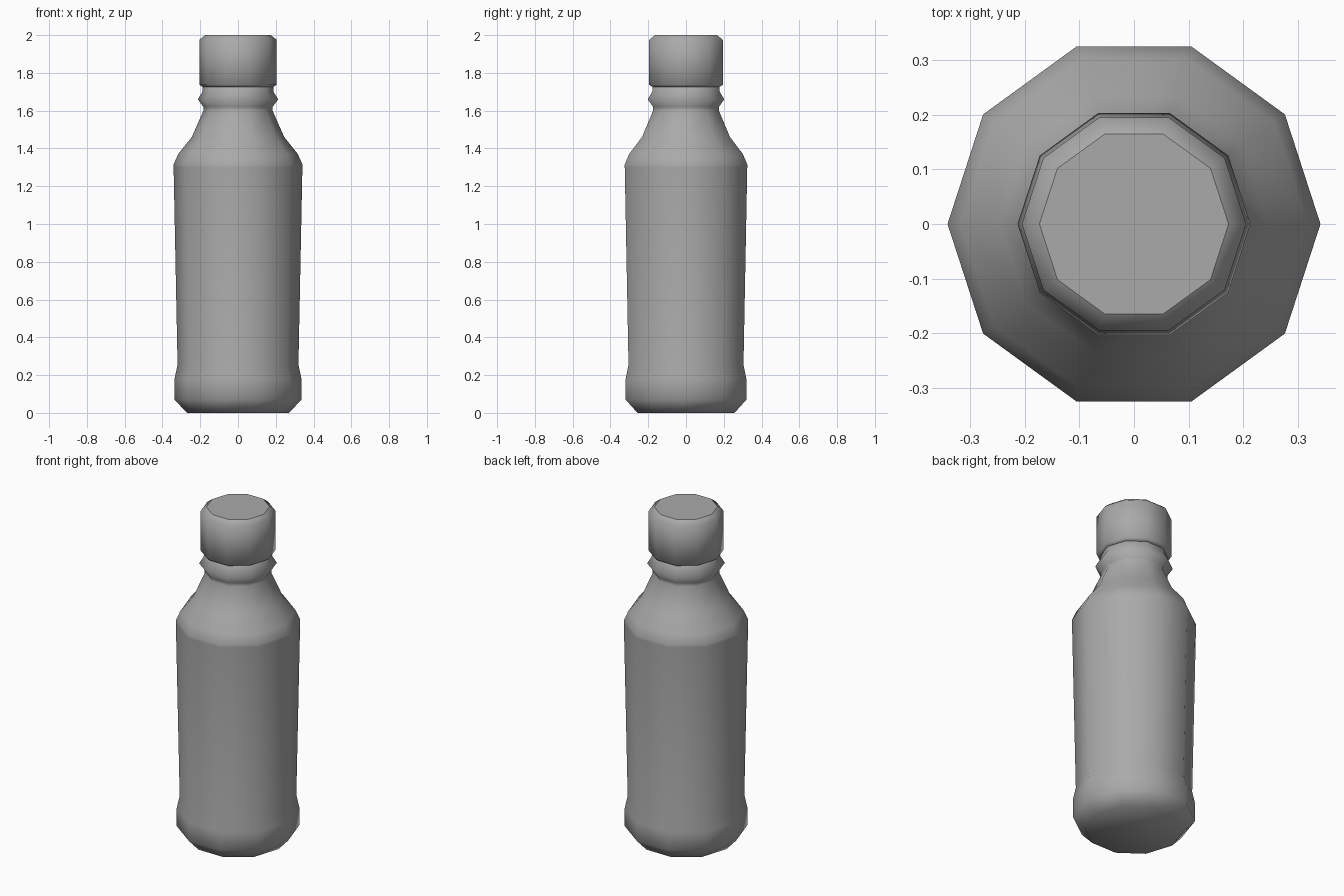
import bpy
import bmesh
import math

SIDES = 10

cube = bpy.data.objects.get("Cube")
if cube:
    bpy.data.objects.remove(cube, do_unlink=True)

grey = bpy.data.materials.new("plain grey")
grey.use_nodes = True
colour = (0.4, 0.4, 0.4, 1)
grey.diffuse_color = colour
grey.node_tree.nodes["Principled BSDF"].inputs["Base Color"].default_value = colour


def lathe(name, profile, flat_top=False):
    """Spin a (radius, height) profile into a closed ten-sided solid."""
    bm = bmesh.new()
    rings = []
    for radius, z in profile:
        angles = [math.tau * i / SIDES for i in range(SIDES)]
        rings.append([bm.verts.new((radius * math.cos(a), radius * math.sin(a), z))
                      for a in angles])
    for low, high in zip(rings, rings[1:]):
        for i in range(SIDES):
            j = (i + 1) % SIDES
            bm.faces.new((low[i], low[j], high[j], high[i])).smooth = True
    bm.faces.new(rings[0][::-1]).smooth = True
    top = bm.faces.new(rings[-1])
    top.smooth = not flat_top
    if flat_top:
        for edge in top.edges:
            edge.smooth = False
    mesh = bpy.data.meshes.new(name)
    bm.to_mesh(mesh)
    bm.free()
    mesh.materials.append(grey)
    obj = bpy.data.objects.new(name, mesh)
    bpy.context.collection.objects.link(obj)
    return obj


# Body: chamfered foot, grip, sloping shoulder, neck with a collar bead
lathe("bottle_body", [
    (0.27, 0), (0.336, 0.07), (0.336, 0.18), (0.32, 0.255),
    (0.341, 1.3), (0.341, 1.315), (0.317, 1.37), (0.245, 1.46),
    (0.183, 1.6), (0.183, 1.62), (0.213, 1.66), (0.188, 1.7), (0.185, 1.76),
])

# Screw cap with a bevelled rim
lathe("cap", [(0.185, 1.725), (0.205, 1.737), (0.205, 1.975), (0.173, 2)], flat_top=True)
